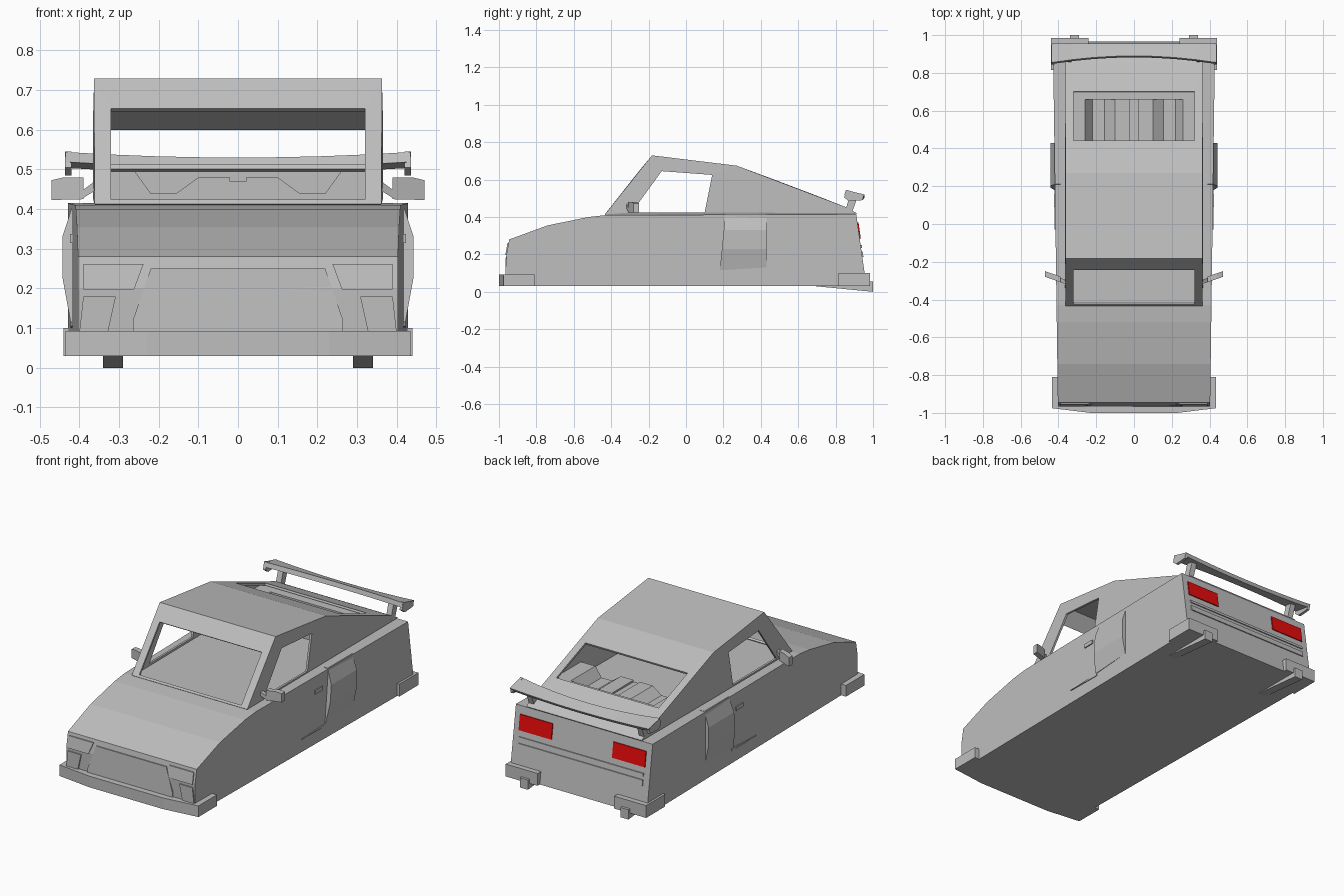
import bpy, bmesh

if "Cube" in bpy.data.objects:
    bpy.data.objects.remove(bpy.data.objects["Cube"])


def material(name, rgb):
    m = bpy.data.materials.new(name)
    m.diffuse_color = (*rgb, 1)
    m.use_nodes = True
    m.node_tree.nodes["Principled BSDF"].inputs["Base Color"].default_value = m.diffuse_color
    return m


GREY = material("body grey", (0.52, 0.52, 0.52))
RED = material("light red", (0.8, 0.003, 0.003))


def finish(name, bm, mat, mirror):
    bmesh.ops.recalc_face_normals(bm, faces=bm.faces)
    me = bpy.data.meshes.new(name)
    bm.to_mesh(me)
    bm.free()
    me.materials.append(mat)
    ob = bpy.data.objects.new(name, me)
    bpy.context.collection.objects.link(ob)
    if mirror:
        ob.modifiers.new("Mirror", 'MIRROR')
    return ob


def loft(name, rings, mat=GREY, mirror=False):
    """Closed solid through equal-length rings of points."""
    bm = bmesh.new()
    vs = [[bm.verts.new(p) for p in r] for r in rings]
    n = len(rings[0])
    for a, b in zip(vs, vs[1:]):
        for i in range(n):
            j = (i + 1) % n
            bm.faces.new((a[i], a[j], b[j], b[i]))
    bm.faces.new(vs[0])
    bm.faces.new(vs[-1])
    return finish(name, bm, mat, mirror)


def prism_x(name, yz, x0, x1, mat=GREY, mirror=False):
    return loft(name, [[(x, y, z) for y, z in yz] for x in (x0, x1)], mat, mirror)


def prism_y(name, xz, y0, y1, mirror=False):
    return loft(name, [[(x, y, z) for x, z in xz] for y in (y0, y1)], GREY, mirror)


def prism_z(name, xy, z0, z1, mirror=False):
    return loft(name, [[(x, y, z) for x, y in xy] for z in (z0, z1)], GREY, mirror)


def rear_y(z):
    return 0.91 + (0.415 - z) * 0.143


def front_y(z):
    return -0.96 + max(0, z - 0.2) * 0.1875


# lower body, slightly wider towards the back
body = [(-0.957, 0.03), (-0.96, 0.2), (-0.945, 0.28), (-0.74, 0.355),
        (-0.52, 0.40), (-0.43, 0.41), (0.91, 0.415), (0.965, 0.03)]
loft("body", [[(s * (0.403 + (y + 0.96) * 0.0135), y, z) for y, z in body]
              for s in (-1, 1)])

# cabin shell with open windows
A, B, C, D, E = (-0.43, 0.41), (-0.18, 0.725), (0.27, 0.67), (0.85, 0.45), (0.91, 0.415)
a, b, c, d = (-0.29, 0.425), (-0.13, 0.645), (0.14, 0.625), (0.10, 0.425)
W, O = 0.359, 0.32
bm = bmesh.new()


def face(pts):
    bm.faces.new([bm.verts.new(p) for p in pts])


def cross_panel(lo, hi, hole=None):
    outer = [(-W, *lo), (W, *lo), (W, *hi), (-W, *hi)]
    if not hole:
        return face(outer)
    l, h = hole
    inner = [(-O, *l), (O, *l), (O, *h), (-O, *h)]
    for i in range(4):
        j = (i + 1) % 4
        face([outer[i], outer[j], inner[j], inner[i]])


for s in (-W, W):
    for poly in ((A, B, b, a), (B, C, c, b), (C, D, E, d, c), (A, a, d, E)):
        face([(s, *p) for p in poly])
cross_panel(A, B, ((-0.422, 0.42), (-0.24, 0.65)))
cross_panel(B, C)
cross_panel(C, D, ((0.44, 0.6055), (0.70, 0.507)))
cross_panel(D, E)
bmesh.ops.remove_doubles(bm, verts=bm.verts, dist=0.0005)
cabin = finish("cabin", bm, GREY, False)
sol = cabin.modifiers.new("Solidify", 'SOLIDIFY')
sol.thickness, sol.offset = 0.012, 0

# engine deck behind the cabin, with a sunken channel either side of the covers
half = [(0.02, 0.47), (0.02, 0.48), (0.10, 0.48), (0.155, 0.44),
        (0.22, 0.44), (0.26, 0.495), (0.35, 0.495), (0.35, 0.41)]
prism_y("engine_deck", [(-x, z) for x, z in reversed(half)] + half, 0.44, 0.66)
prism_y("engine_deck_rear", [(-0.35, 0.41), (0.35, 0.41), (0.35, 0.495), (-0.35, 0.495)],
        0.66, 0.72)

# bumpers
prism_z("front_bumper", [(-0.435, -0.81), (-0.435, -0.975), (-0.23, -1), (0.23, -1),
                         (0.435, -0.975), (0.435, -0.81)], 0.03, 0.093)
prism_z("rear_bumper", [(0.24, 0.94), (0.24, 0.985), (0.44, 0.985), (0.44, 0.815),
                        (0.40, 0.815), (0.40, 0.94)], 0.03, 0.10, True)

# underside fins at the back
prism_x("rear_fin", [(0.67, 0.032), (1.0, 0.0), (1.0, 0.055), (0.9, 0.055)],
        0.29, 0.34, GREY, True)

# side air scoops
levels = [(0.415, 0.415), (0.443, 0.33), (0.443, 0.23), (0.422, 0.115)]
front = [(x, 0.18 + (z - 0.11) * 0.1, z) for x, z in levels]
back = [(x, 0.43, z + (0.015 if z < 0.2 else 0)) for x, z in levels]
rings = [r + [(0.39, r[3][1], r[3][2]), (0.39, r[0][1], r[0][2])] for r in (front, back)]
loft("side_scoop", rings, GREY, True)

# door handles and sill strips
prism_x("door_handle", [(0.09, 0.315), (0.155, 0.315), (0.155, 0.337), (0.09, 0.337)],
        0.40, 0.424, GREY, True)
prism_x("sill_strip", [(-0.03, 0.105), (0.19, 0.10), (0.19, 0.115)],
        0.40, 0.422, GREY, True)


# mirrors, swept back towards the tip
def swept(name, xz, thick):
    loft(name, [[(x, -0.315 + (x - 0.37) * 0.35 + t, z) for x, z in xz]
                for t in (0, thick)], GREY, True)


swept("mirror_head", [(0.39, 0.425), (0.47, 0.423), (0.47, 0.473), (0.44, 0.48),
                      (0.39, 0.48)], 0.03)
swept("mirror_arm", [(0.355, 0.45), (0.395, 0.425), (0.395, 0.445), (0.355, 0.475)], 0.022)

# rear wing, bowed in plan and raised at the tips
rings = []
for i in range(-4, 5):
    f = (i / 4) ** 2
    x, y, z = i / 4 * 0.435, 0.89 - 0.035 * f, 0.53 + 0.014 * f
    rings.append([(x, y, z), (x, 0.955, z - 0.024), (x, 0.945, z - 0.04), (x, y - 0.008, z - 0.025)])
loft("rear_wing", rings)
prism_x("wing_tip", [(0.845, 0.505), (0.86, 0.545), (0.95, 0.515), (0.945, 0.49),
                     (0.87, 0.485)], 0.42, 0.436, GREY, True)
prism_x("wing_strut", [(0.85, 0.43), (0.89, 0.43), (0.92, 0.515), (0.88, 0.525)],
        0.33, 0.362, GREY, True)


# tail lights and trim on the back panel
def rear_plate(name, x0, x1, z0, z1, t, mat, mirror):
    prism_x(name, [(rear_y(z0) - 0.003, z0), (rear_y(z0) + t, z0),
                   (rear_y(z1) + t, z1), (rear_y(z1) - 0.003, z1)], x0, x1, mat, mirror)


rear_plate("tail_light", 0.19, 0.395, 0.285, 0.37, 0.006, RED, True)
rear_plate("rear_trim_upper", -0.39, 0.39, 0.235, 0.25, 0.006, GREY, False)
rear_plate("rear_trim_lower", -0.39, 0.39, 0.185, 0.215, 0.006, GREY, False)


# headlights, grille and vents on the nose
def nose_plate(name, xz, mirror):
    loft(name, [[(x, front_y(z) + t, z) for x, z in xz] for t in (-0.006, 0.003)],
         GREY, mirror)


nose_plate("headlight", [(0.238, 0.262), (0.39, 0.262), (0.39, 0.197), (0.262, 0.197)], True)
nose_plate("grille", [(-0.265, 0.09), (0.265, 0.09), (0.265, 0.12), (0.22, 0.25),
                      (-0.22, 0.25), (-0.265, 0.12)], False)
nose_plate("nose_vent", [(0.308, 0.18), (0.39, 0.18), (0.40, 0.09), (0.328, 0.09)], True)
